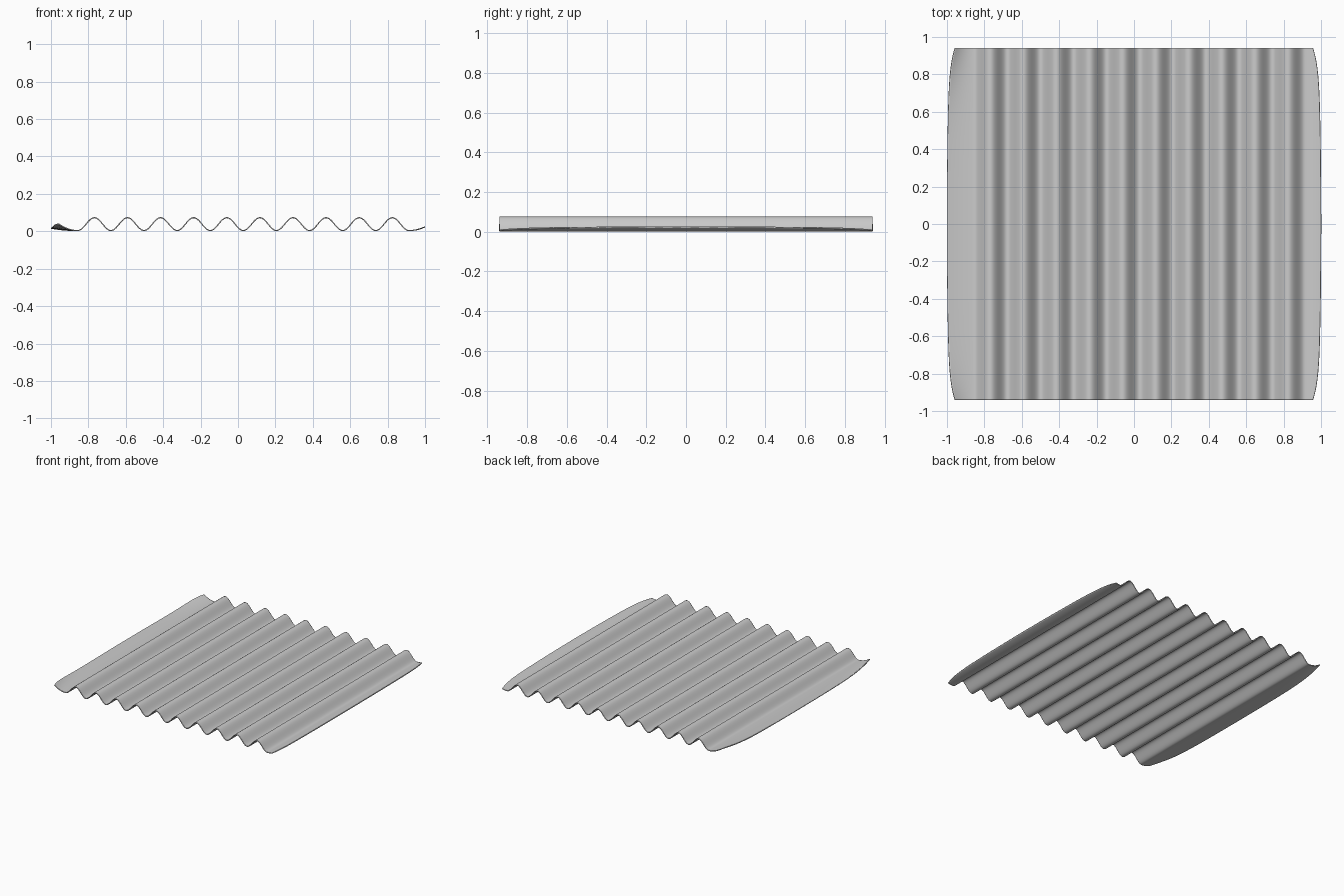
import bpy, bmesh, math

if "Cube" in bpy.data.objects:
    bpy.data.objects.remove(bpy.data.objects["Cube"])

PITCH, CREST, HALF_Y = 0.177, 0.117, 0.94
LOW, HIGH = 0.004, 0.073
NX, NY = 240, 32


def wave(x):
    return LOW + (HIGH - LOW) * (0.5 + 0.5 * math.cos(2 * math.pi * (x - CREST) / PITCH))


def height(x, bow):
    # Outer lips are flatter than the waves; bow is 0 mid-length, 1 at the ends
    if x < -0.857:
        t = (-0.857 - x) / 0.14
        return LOW + 0.012 * t * t + 0.055 * bow * t * t
    if x > 0.915:
        t = (x - 0.915) / 0.085
        return LOW + 0.02 * t * t
    return wave(x)


# Corrugated sheet with gently bowed side edges
bm = bmesh.new()
rows = []
for j in range(NY + 1):
    v = math.sin(math.pi / 2 * (2 * j / NY - 1))
    bow = abs(v) ** 6
    edge = 1 - 0.015 * v * v - 0.028 * abs(v) ** 10
    row = []
    for i in range(NX + 1):
        x = -1 + 2 * i / NX
        # Only the outer lips are pulled in towards the ends
        if x < -0.857:
            x = -0.857 + (x + 0.857) * (edge - 0.857) / 0.143
        elif x > 0.915:
            x = 0.915 + (x - 0.915) * (edge - 0.915) / 0.085
        row.append(bm.verts.new((x, v * HALF_Y, height(x, bow))))
    rows.append(row)
for a, b in zip(rows, rows[1:]):
    for i in range(NX):
        bm.faces.new((a[i], a[i + 1], b[i + 1], b[i]))
mesh = bpy.data.meshes.new("corrugated_sheet")
bm.to_mesh(mesh)
bm.free()
sheet = bpy.data.objects.new("corrugated_sheet", mesh)
bpy.context.collection.objects.link(sheet)

# Thin sheet thickness
mod = sheet.modifiers.new("thickness", "SOLIDIFY")
mod.thickness = 0.006
mod.offset = 0

bpy.context.view_layer.objects.active = sheet
sheet.select_set(True)
bpy.ops.object.shade_smooth_by_angle(angle=math.radians(40))
